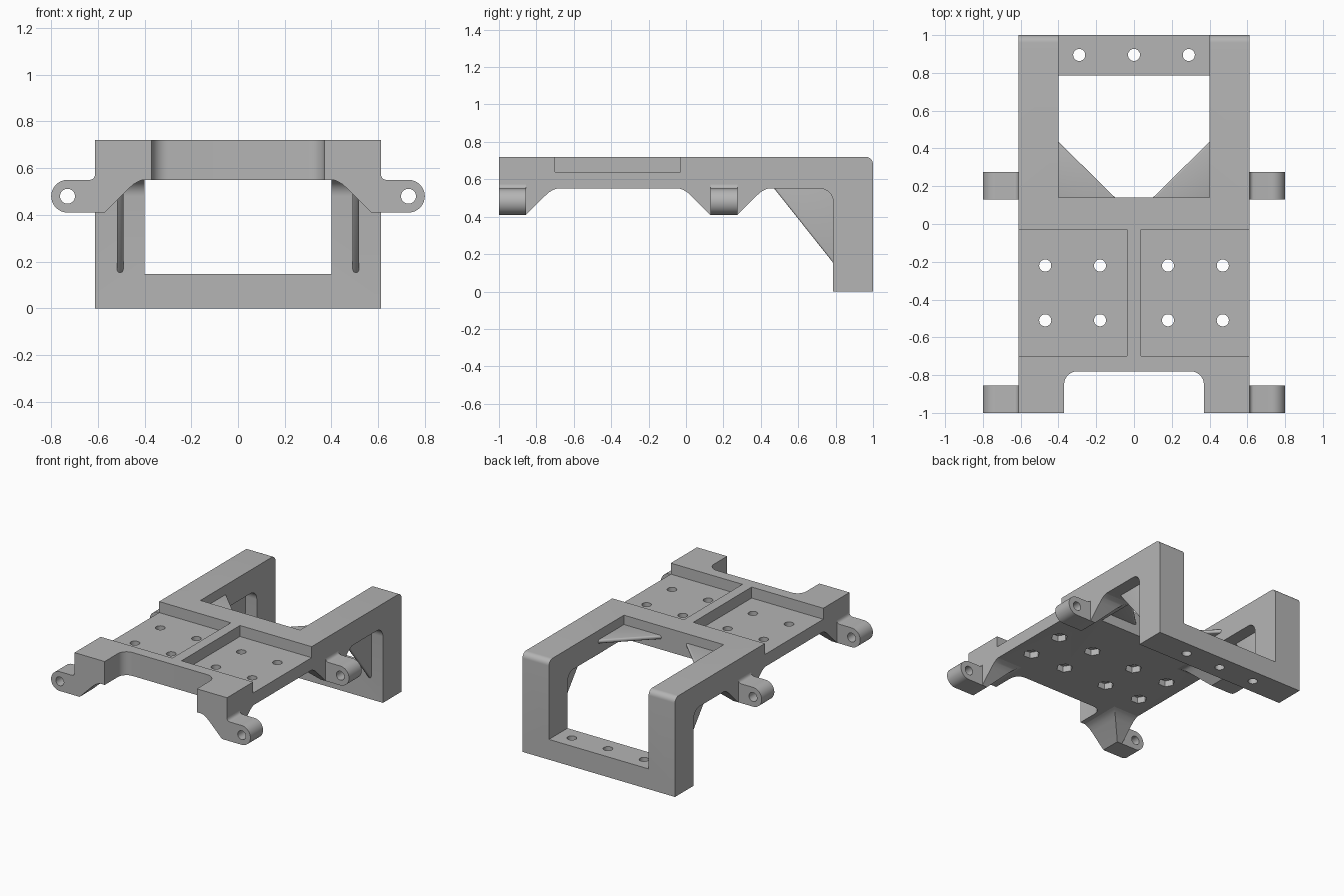
import bpy, bmesh, math

if "Cube" in bpy.data.objects:
    bpy.data.objects.remove(bpy.data.objects["Cube"], do_unlink=True)

grey = bpy.data.materials.new("plain grey")
grey.use_nodes = True
grey.diffuse_color = (0.46, 0.46, 0.46, 1)
grey.node_tree.nodes["Principled BSDF"].inputs["Base Color"].default_value = grey.diffuse_color


def loft(name, rings):
    """Solid through a stack of equal-length point rings."""
    bm = bmesh.new()
    loops = [[bm.verts.new(p) for p in ring] for ring in rings]
    n = len(loops[0])
    for a, b in zip(loops, loops[1:]):
        for i in range(n):
            j = (i + 1) % n
            bm.faces.new((a[i], a[j], b[j], b[i]))
    bm.faces.new(loops[0])
    bm.faces.new(loops[-1])
    bmesh.ops.recalc_face_normals(bm, faces=bm.faces)
    mesh = bpy.data.meshes.new(name)
    bm.to_mesh(mesh)
    bm.free()
    mesh.materials.append(grey)
    obj = bpy.data.objects.new(name, mesh)
    bpy.context.collection.objects.link(obj)
    return obj


def prism(name, pts, axis, lo, hi):
    """Extrude a 2D outline along one axis."""
    place = {"x": lambda u, v, w: (w, u, v),
             "y": lambda u, v, w: (u, w, v),
             "z": lambda u, v, w: (u, v, w)}[axis]
    return loft(name, [[place(u, v, w) for u, v in pts] for w in (lo, hi)])


def arc(cx, cy, r, start, end, steps=8):
    angles = [math.radians(start + (end - start) * i / steps) for i in range(steps + 1)]
    return [(cx + r * math.cos(a), cy + r * math.sin(a)) for a in angles]


def circle(cx, cy, r, n=32):
    return arc(cx, cy, r, 0, 360, n)[:-1]


def rect(a, b, c, d):
    return [(a, c), (b, c), (b, d), (a, d)]


def apply_mod(obj, mod):
    bpy.context.view_layer.objects.active = obj
    bpy.ops.object.modifier_apply(modifier=mod.name)


def cut(obj, cutter):
    mod = obj.modifiers.new("cut", "BOOLEAN")
    mod.operation = "DIFFERENCE"
    mod.solver = "EXACT"
    mod.object = cutter
    apply_mod(obj, mod)
    bpy.data.objects.remove(cutter, do_unlink=True)


def smooth(obj):
    bpy.ops.object.select_all(action="DESELECT")
    obj.select_set(True)
    bpy.context.view_layer.objects.active = obj
    bpy.ops.object.shade_smooth_by_angle(angle=math.radians(30))


W, TOP, UNDER, LEG = 0.612, 0.72, 0.55, 0.787

# Frame: L-shaped side outline with rounded rear edge and inner corner
outline = [(-1, UNDER)] + arc(LEG - 0.07, UNDER - 0.07, 0.07, 90, 0)
outline += [(LEG, 0), (1, 0)] + arc(0.96, TOP - 0.04, 0.04, 0, 90) + [(-1, TOP)]
frame = prism("frame", outline, "x", -W, W)

# Rear opening, leaving two legs and a low crossbar
cut(frame, prism("opening", rect(-0.4, 0.4, 0.14, 1.1), "z", 0.147, 1))

# Front notch with rounded inner corners
notch = [(-0.37, -1.1), (0.37, -1.1)] + arc(0.3, -0.85, 0.07, 0, 90) + arc(-0.3, -0.85, 0.07, 90, 180)
cut(frame, prism("notch", notch, "z", 0.3, 1))

# Pockets open to the sides, with screw holes and hexagonal nut seats below
for s in (-1, 1):
    cut(frame, prism("pocket", rect(s * 0.037, s * 0.8, -0.7, -0.03), "z", 0.64, 1))
    for x in (0.18, 0.47):
        for y in (-0.22, -0.51):
            cut(frame, prism("hole", circle(s * x, y, 0.032), "z", 0.4, 0.8))
            cut(frame, prism("nut_seat", circle(s * x, y, 0.056, 6), "z", 0.4, 0.595))

# Crossbar holes
for x in (-0.29, 0, 0.29):
    cut(frame, prism("hole", circle(x, 0.895, 0.032), "z", -0.1, 0.3))
smooth(frame)

# Hinge lugs and their flared roots under the frame
flare = [(0, 0.41), (0.1, 0.51), (0.125, 0.532), (0.148, 0.545), (0.17, 0.552)]
for side, s in (("left", 1), ("right", -1)):
    for end, y0, y1 in (("front", -1, -0.855), ("rear", 0.13, 0.275)):
        lug = [(0.6, 0.41)] + arc(0.73, 0.48, 0.07, -90, 90, 16)
        lug += arc(0.635, 0.573, 0.023, 270, 180, 4) + [(0.6, 0.573)]
        tab = prism(f"{end}_{side}_lug", [(s * x, z) for x, z in lug], "y", y0, y1)
        cut(tab, prism("pin_hole", circle(s * 0.73, 0.48, 0.032), "y", y0 - 0.1, y1 + 0.1))
        smooth(tab)

        rings = []
        for off, z in flare:
            back = y0 if end == "front" else y0 - off
            rings.append([(x, y, z) for x, y in
                          rect(s * (0.571 - off), s * W, back, y1 + off)])
        smooth(loft(f"{end}_{side}_lug_root", rings))

    # Thin webs bracing the leg and the opening corner
    leg_web = prism(f"{side}_leg_web", [(0.46, 0.565), (0.8, 0.565), (0.8, 0.137)],
                    "x", s * 0.491, s * 0.519)
    corner_web = prism(f"{side}_corner_web",
                       [(s * 0.41, 0.445), (s * 0.41, 0.13), (s * 0.09, 0.13)], "z", 0.624, 0.652)
    for web in (leg_web, corner_web):
        mod = web.modifiers.new("round", "BEVEL")
        mod.width = 0.01
        mod.segments = 3
        apply_mod(web, mod)
        smooth(web)
